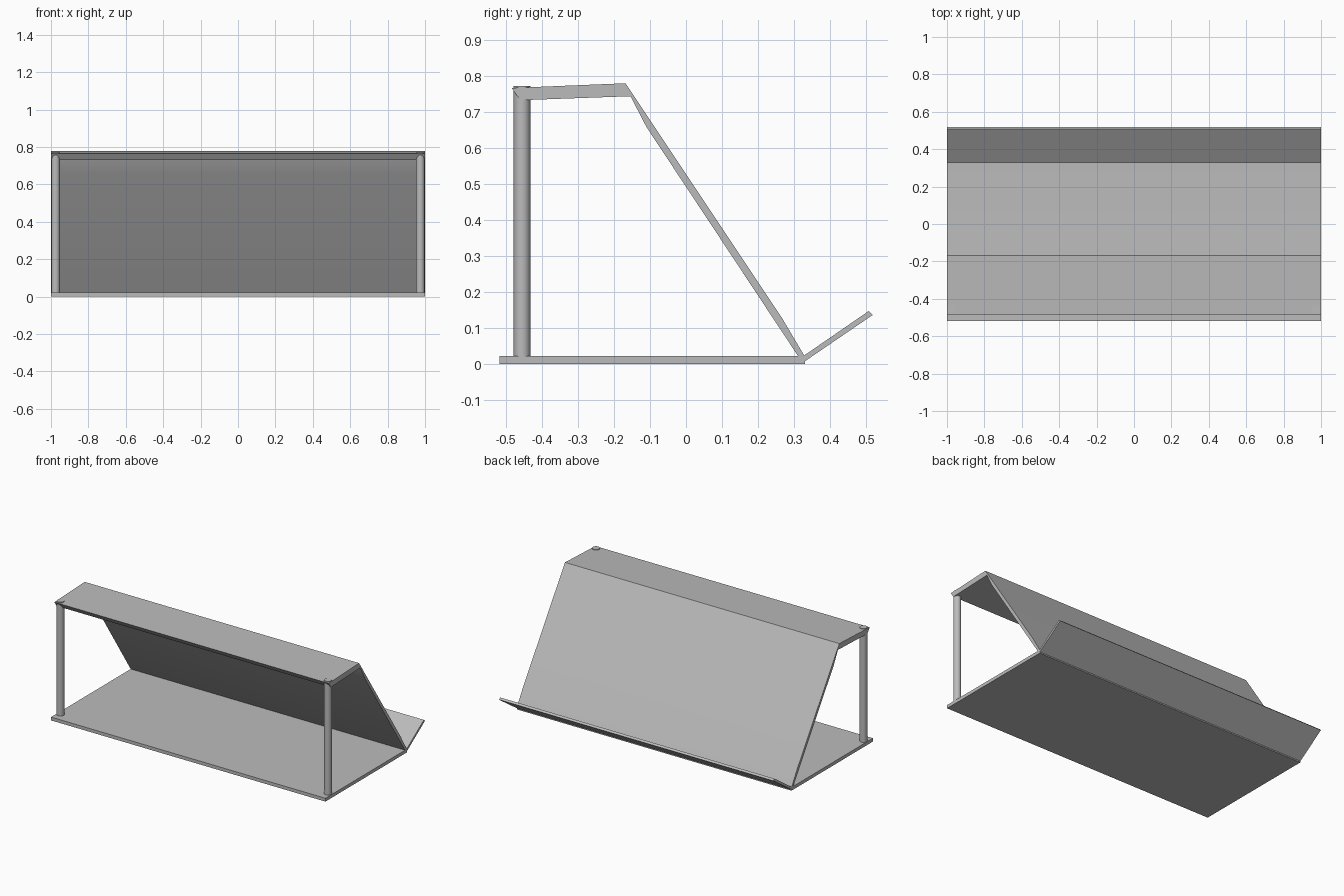
import bpy
import bmesh

cube = bpy.data.objects.get("Cube")
if cube:
    bpy.data.objects.remove(cube, do_unlink=True)

grey = bpy.data.materials.new("light_grey")
grey.use_nodes = True
colour = (0.5, 0.5, 0.5, 1)
grey.diffuse_color = colour
grey.node_tree.nodes["Principled BSDF"].inputs["Base Color"].default_value = colour


def finish(name, bm):
    """Turn a bmesh into a shaded, coloured object."""
    bmesh.ops.recalc_face_normals(bm, faces=bm.faces)
    mesh = bpy.data.meshes.new(name)
    bm.to_mesh(mesh)
    bm.free()
    mesh.materials.append(grey)
    obj = bpy.data.objects.new(name, mesh)
    bpy.context.collection.objects.link(obj)
    bpy.ops.object.select_all(action="DESELECT")
    obj.select_set(True)
    bpy.context.view_layer.objects.active = obj
    bpy.ops.object.shade_smooth_by_angle()
    return obj


def panel(name, profile):
    """Extrude a (y, z) profile across the full width."""
    bm = bmesh.new()
    face = bm.faces.new([bm.verts.new((-1, y, z)) for y, z in profile])
    side = bmesh.ops.extrude_face_region(bm, geom=[face])["geom"]
    verts = [v for v in side if isinstance(v, bmesh.types.BMVert)]
    bmesh.ops.translate(bm, verts=verts, vec=(2, 0, 0))
    return finish(name, bm)


def post(name, x):
    """Round upright whose top just pokes through the roof."""
    bottom, top = 0.015, 0.772
    bm = bmesh.new()
    bmesh.ops.create_cone(bm, cap_ends=True, segments=32, radius1=0.023,
                          radius2=0.023, depth=top - bottom)
    bmesh.ops.translate(bm, verts=bm.verts, vec=(x, -0.455, (top + bottom) / 2))
    return finish(name, bm)


# Floor slab
panel("base", [(-0.518, 0), (0.33, 0), (0.33, 0.022), (-0.518, 0.022)])

# Nearly flat roof with a slanted front edge
panel("roof", [(-0.484, 0.766), (-0.46, 0.732), (-0.154, 0.743), (-0.168, 0.779)])

# Sloping rear wall, slightly bent near its top and bottom
panel("back_panel", [(-0.168, 0.779), (-0.154, 0.743), (-0.11, 0.658),
                     (0.311, 0.022), (0.329, 0.022), (0.268, 0.125)])

# Upturned flap behind the wall
panel("rear_flap", [(0.324, 0.021), (0.329, 0.007), (0.518, 0.136), (0.507, 0.147)])

# Front posts
for side, x in (("left", 0.975), ("right", -0.975)):
    post(side + "_post", x)
